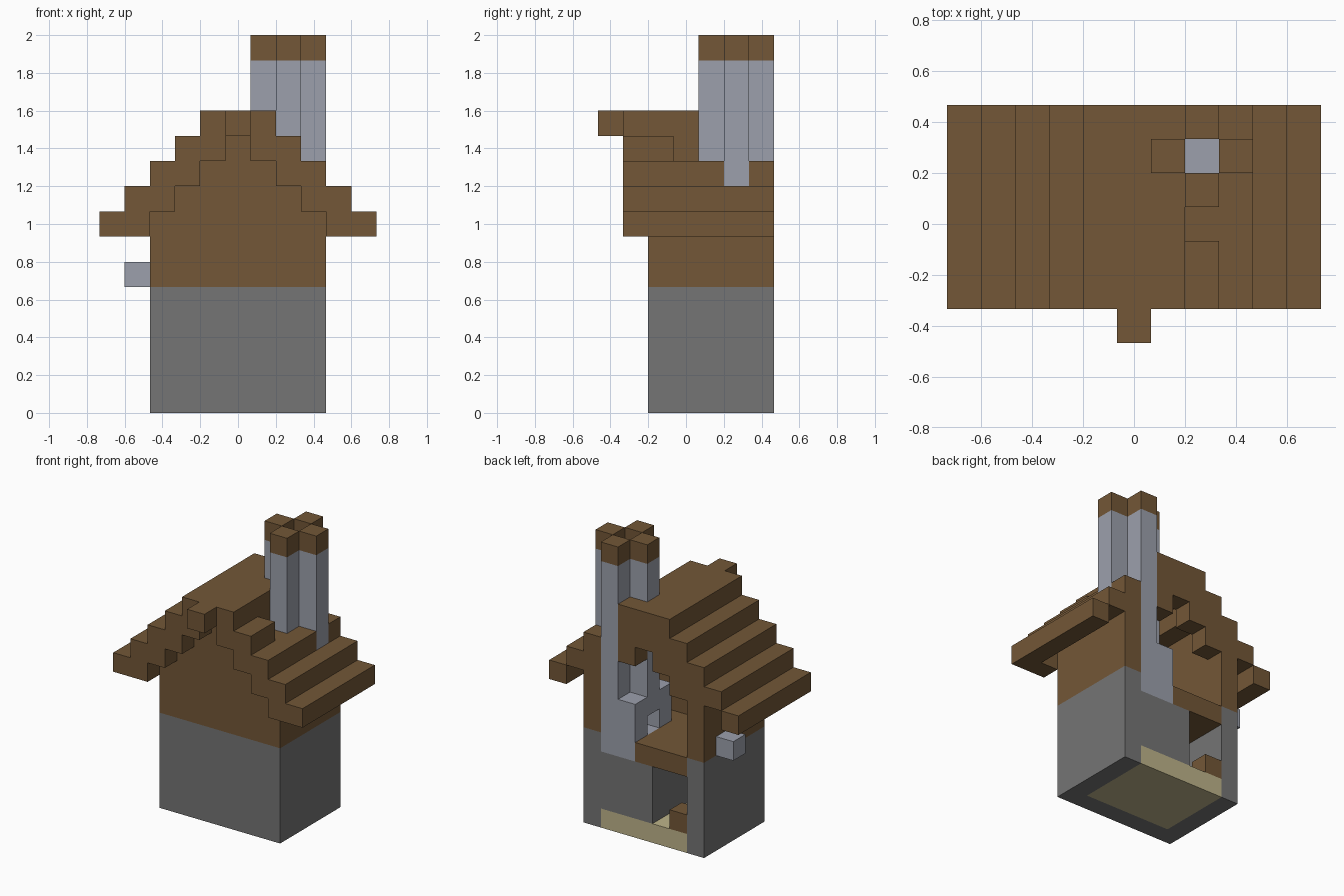
import bpy, bmesh

U = 2 / 15  # edge length of one block

if "Cube" in bpy.data.objects:
    bpy.data.objects.remove(bpy.data.objects["Cube"], do_unlink=True)


def linear(c):
    c /= 255
    return c / 12.92 if c < 0.04 else ((c + 0.055) / 1.055) ** 2.4


def material(name, rgb):
    col = (*[linear(c) for c in rgb], 1)
    m = bpy.data.materials.new(name)
    m.use_nodes = True
    m.diffuse_color = col
    bsdf = m.node_tree.nodes["Principled BSDF"]
    bsdf.inputs["Base Color"].default_value = col
    bsdf.inputs["Roughness"].default_value = 0.9
    return m


wood = material("brown wood", (115, 87, 55))
stone = material("dark stone", (117, 117, 117))
pale = material("pale stone", (156, 160, 172))
sand = material("sand", (190, 180, 138))


def span(v):
    """A block index, or an inclusive (first, last) pair of them."""
    return v if isinstance(v, tuple) else (v, v)


def part(name, mat, boxes):
    """One object made of boxes given as block ranges in x, y and z."""
    bm = bmesh.new()
    for box in boxes:
        (x0, x1), (y0, y1), (z0, z1) = map(span, box)
        low = ((x0 - 0.5) * U, (y0 - 0.5) * U, z0 * U)
        high = ((x1 + 0.5) * U, (y1 + 0.5) * U, (z1 + 1) * U)
        for v in bmesh.ops.create_cube(bm, size=1)["verts"]:
            v.co = [h if c > 0 else l for c, l, h in zip(v.co, low, high)]
    mesh = bpy.data.meshes.new(name)
    bm.to_mesh(mesh)
    bm.free()
    mesh.materials.append(mat)
    bpy.context.collection.objects.link(bpy.data.objects.new(name, mesh))


sides = {"left": 1, "right": -1}
LENGTH = (-2, 3)   # roof from front to back
DEPTH = (0, 3)     # rooms from front to back

# Ground storey
part("front_stone_wall", stone, [((-3, 3), -1, (0, 4))])
part("back_stone_wall", stone, [((1, 2), 3, (1, 3))])
part("partition_wall", stone, [(0, DEPTH, (1, 3))])
part("ground_floor", sand, [((-2, 2), DEPTH, 0)])
part("door_step", wood, [(-2, 3, 1)])
part("upper_floor", wood, [((-2, 0), DEPTH, 4), ((1, 2), 0, 4)])

# Side walls of both storeys
for side, s in sides.items():
    part(side + "_stone_wall", stone, [(3 * s, DEPTH, (0, 4))])
    part(side + "_wood_wall", wood, [(3 * s, (-1, 3), (5, 8))])

# Gables
part("front_gable", wood, [((-2, 2), -1, (5, 9)), ((-1, 1), -1, 10)])
part("back_gable", wood, [(0, 3, 10), (1, 3, (9, 10)),
                          (-1, 3, (9, 10)), (-2, 3, (8, 9))])

# Stepped roof, left slope broken around the chimney
for side, s in sides.items():
    steps = []
    for k in range(4):
        runs = [LENGTH]
        if s > 0 and k == 2:
            runs = [(-2, 1), 3]
        elif s > 0 and k == 3:
            runs = [(-2, -1)]
        steps += [((5 - k) * s, run, 7 + k) for run in runs]
    part(side + "_roof_steps", wood, steps)
    part(side + "_front_fascia", wood,
         [((4 - k) * s, -2, 7 + k) for k in range(4)])
part("roof_ridge", wood, [((-1, 0), LENGTH, 11), (1, (-2, 1), 11), (1, 3, 11)])
part("roof_notch", wood, [(2, 0, 9), (1, 0, 10)])
part("ridge_finial", wood, [(0, -3, 11)])

# Hollow chimney with four shafts, each with a wooden cap
shafts = {(1, 2): 6, (2, 1): 4, (2, 3): 4, (3, 2): 9}
part("chimney_shafts", pale,
     [(x, y, (z, 13)) for (x, y), z in shafts.items()])
part("chimney_caps", wood, [(x, y, 14) for x, y in shafts])

# Fireplace with a small opening into the room
part("fireplace", pale, [(1, 1, (4, 6)), (1, 3, (4, 6)), ((1, 2), 2, 4)])

# Block on the outside of the right wall
part("wall_block", pale, [(-4, 2, 5)])
